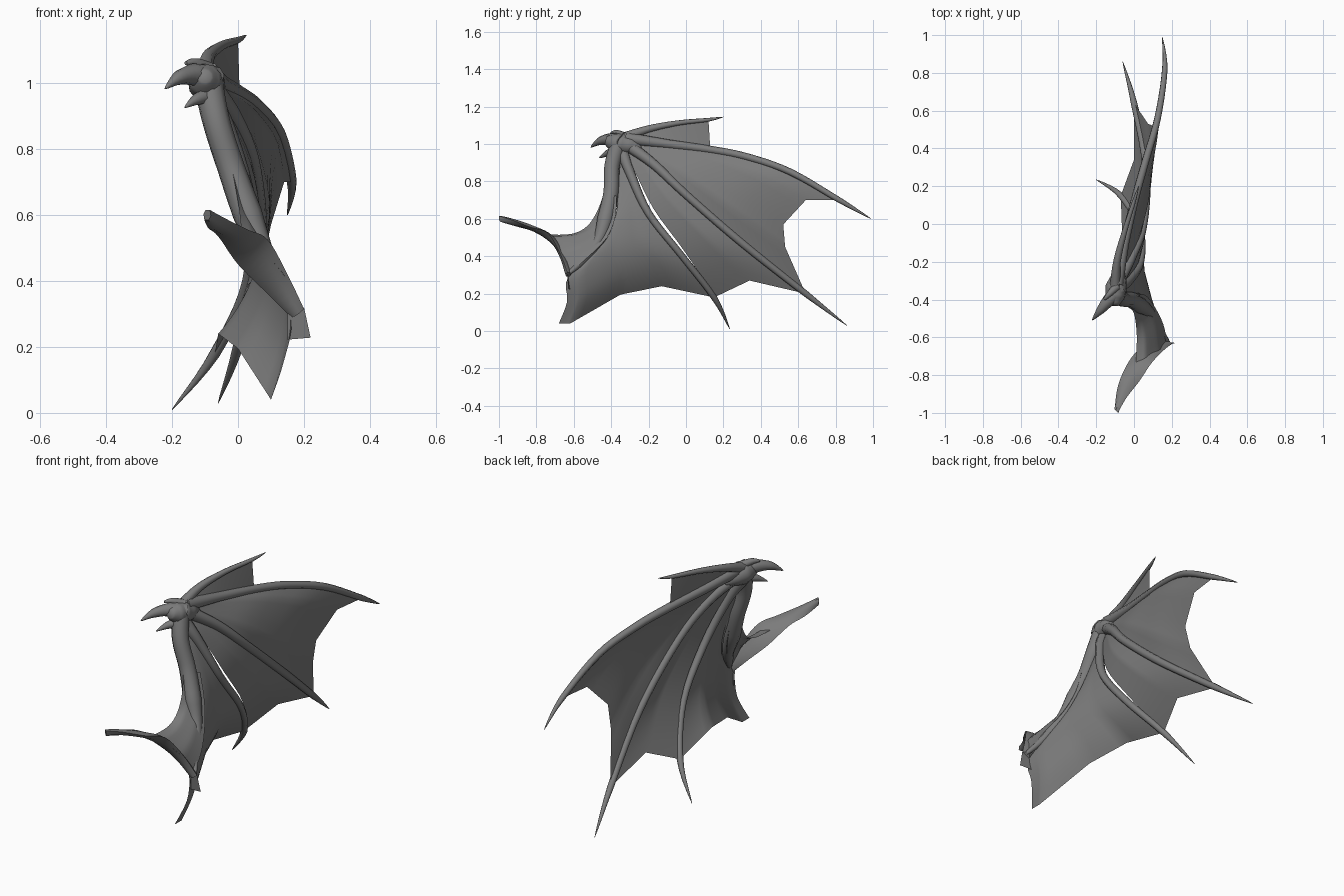
import bpy, bmesh, math
from mathutils import Vector

if "Cube" in bpy.data.objects:
    bpy.data.objects.remove(bpy.data.objects["Cube"])

hide = bpy.data.materials.new("grey_hide")
hide.diffuse_color = (0.2, 0.2, 0.2, 1)
hide.use_nodes = True
hide.node_tree.nodes["Principled BSDF"].inputs["Base Color"].default_value = hide.diffuse_color


def at(pts, s):
    """Smooth point at index position s along a path."""
    n = len(pts) - 1
    i = min(int(s), n - 1)
    f = s - i
    p = [Vector(pts[max(0, min(n, j))]) for j in range(i - 1, i + 3)]
    return 0.5 * (2 * p[1] + (p[2] - p[0]) * f
                  + (2 * p[0] - 5 * p[1] + 4 * p[2] - p[3]) * f * f
                  + (3 * p[1] - p[0] - 3 * p[2] + p[3]) * f ** 3)


def straight(pts, u):
    """Point at fraction u along a polyline."""
    s = u * (len(pts) - 1)
    i = min(int(s), len(pts) - 2)
    return Vector(pts[i]).lerp(Vector(pts[i + 1]), s - i)


def finish(name, bm):
    bmesh.ops.remove_doubles(bm, verts=bm.verts, dist=1e-5)
    bmesh.ops.recalc_face_normals(bm, faces=bm.faces)
    me = bpy.data.meshes.new(name)
    bm.to_mesh(me)
    bm.free()
    ob = bpy.data.objects.new(name, me)
    bpy.context.collection.objects.link(ob)
    me.materials.append(hide)
    bpy.context.view_layer.objects.active = ob
    ob.select_set(True)
    bpy.ops.object.shade_smooth_by_angle(angle=math.radians(50))
    ob.select_set(False)
    return ob


def skin(bm, rings, closed):
    for a, b in zip(rings, rings[1:]):
        m = len(a)
        for k in range(m if closed else m - 1):
            q = (k + 1) % m
            bm.faces.new((a[k], a[q], b[q], b[k]))


def tube(name, pts, radii, sides=8, steps=5):
    """Tapering round limb along a smooth path."""
    bm = bmesh.new()
    rings = []
    n = (len(pts) - 1) * steps
    for j in range(n + 1):
        s = j / steps
        c = at(pts, s)
        t = (at(pts, min(s + .05, len(pts) - 1)) - at(pts, max(s - .05, 0))).normalized()
        a = t.cross(Vector((1, 0.15, 0.1))).normalized()
        b = t.cross(a)
        i = min(int(s), len(radii) - 2)
        r = radii[i] + (radii[i + 1] - radii[i]) * (s - i)
        rings.append([bm.verts.new(c + r * (a * math.cos(w) + b * math.sin(w)))
                      for w in (2 * math.pi * k / sides for k in range(sides))])
    skin(bm, rings, True)
    bm.faces.new(rings[0])
    bm.faces.new(rings[-1])
    return finish(name, bm)


def web(name, a, a_end, b, b_end, hem, gap=0.0, rows=16, cols=16):
    """Membrane stretched between two paths, ending in a scalloped hem."""
    bm = bmesh.new()
    a1, b1 = at(a, a_end), at(b, b_end)
    hem = [a1] + hem + [b1]
    grid = []
    for j in range(rows + 1):
        t = j / rows
        pa, pb = at(a, t * a_end), at(b, t * b_end)
        pa = pa + Vector((0, 0.8, 0.6)) * gap * math.sin(math.pi * t)
        row = []
        for k in range(cols + 1):
            u = k / cols
            p = pa.lerp(pb, u) + t ** 2 * (straight(hem, u) - a1.lerp(b1, u))
            row.append(bm.verts.new(p))
        grid.append(row)
    skin(bm, grid, False)
    return finish(name, bm)


# paths of the bones, root to tip
thumb = [(-.1, -.34, 1.03), (-.09, -.2, 1.08), (-.05, -.04, 1.113), (0, .12, 1.13), (.025, .2, 1.145)]
upper = [(-.09, -.32, 1.03), (-.05, -.1, 1.0), (.005, .13, .97), (.06, .33, .93),
         (.125, .56, .85), (.163, .82, .7), (.15, .99, .6)]
middle = [(-.09, -.32, 1.0), (-.01, -.17, .89), (.05, 0, .73), (.065, .3, .47),
          (0, .64, .2), (-.06, .86, .03)]
lower = [(-.09, -.34, .96), (-.03, -.3, .85), (.035, -.2, .63), (.03, -.02, .4),
         (-.07, .15, .18), (-.2, .235, .01)]
arm = [(-.09, -.36, 1.0), (-.065, -.395, .88), (-.02, -.4, .74), (.03, -.43, .6),
       (.08, -.47, .48), (.13, -.55, .38), (.18, -.625, .31)]

# bones
tube("thumb_bone", thumb, [.03, .02, .014, .01, .001])
tube("upper_finger", upper, [.035, .025, .021, .02, .018, .015, .001])
tube("middle_finger", middle, [.035, .026, .022, .021, .017, .001])
tube("lower_finger", lower, [.035, .026, .02, .018, .017, .001])
tube("forearm", arm, [.045, .042, .042, .045, .03, .02, .01], sides=10)

# hand with claws
tube("hand", [(-.1, -.43, 1.02), (-.1, -.39, 1.01), (-.095, -.34, 1.0), (-.08, -.29, .99), (-.06, -.24, .97)],
     [.02, .05, .058, .045, .01], sides=10)
claws = {
    "front_claw": ([(-.07, -.34, 1.01), (-.13, -.4, 1.025), (-.18, -.46, 1.015), (-.222, -.51, .982)],
                   [.04, .035, .022, .001]),
    "lower_claw": ([(-.08, -.37, .965), (-.125, -.42, .95), (-.162, -.465, .925)], [.03, .018, .001]),
    "knuckle": ([(-.09, -.33, 1.04), (-.13, -.37, 1.06), (-.158, -.4, 1.06)], [.025, .016, .006]),
}
for name, (path, radii) in claws.items():
    tube(name, path, radii)

# webs between the fingers
web("thumb_web", thumb, 3, upper, 2, [])
web("upper_web", upper, 5, middle, 4, [(.14, .64, .7), (.1, .52, .57), (.075, .53, .45)])
web("middle_web", lower, 4, middle, 4, [(0, .34, .27)], gap=.035)

# inner web, from the back of the arm down to the trailing corner
back_edge = [(-.07, -.35, .93), (-.03, -.36, .8), (.04, -.38, .6), (.09, -.45, .46),
             (.16, -.63, .29), (.14, -.635, .16), (.1, -.68, .04)]
web("inner_web", back_edge, 6, lower, 4,
    [(.1, -.62, .04), (0, -.35, .195), (-.06, -.13, .24)], rows=24, cols=20)

# front web between forearm and shoulder, one sheet on each side of the arm
front_edge = [(-.02, -.435, .75), (.0, -.475, .64), (.01, -.53, .56), (.015, -.61, .52), (.01, -.73, .515)]
for name, dx in (("front_web_outer", .035), ("front_web_inner", -.01)):
    rear = [(.0 + dx, -.37, .72), (.03 + dx, -.38, .6), (.07 + dx, -.43, .49),
            (.12 + dx, -.53, .39), (.175, -.63, .305)]
    web(name, front_edge, 4, rear, 4, [(.06, -.735, .51), (.14, -.68, .42)])

# flattened upper arm, a lens-shaped loft between its two edges
outer = [(.2, -.635, .315), (.15, -.675, .42), (.09, -.74, .525), (.03, -.83, .555), (-.04, -.92, .59), (-.085, -1, .615)]
inner = [(.16, -.625, .29), (.08, -.64, .37), (0, -.69, .45), (-.06, -.79, .535), (-.09, -.88, .56), (-.102, -.98, .585)]
bm = bmesh.new()
rings = []
for j in range(26):
    o, i = at(outer, j / 5), at(inner, j / 5)
    t = at(outer, min(j / 5 + .1, 5)) - at(outer, max(j / 5 - .1, 0))
    nrm = t.cross(o - i).normalized() * .014
    rings.append([bm.verts.new(p) for p in (
        o, o.lerp(i, .3) + nrm, o.lerp(i, .7) + nrm, i, o.lerp(i, .7) - nrm, o.lerp(i, .3) - nrm)])
skin(bm, rings, True)
bm.faces.new(rings[0])
bm.faces.new(rings[-1])
finish("upper_arm", bm)

# elbow point
bm = bmesh.new()
bm.faces.new([bm.verts.new(p) for p in ((.15, -.63, .3), (.2, -.635, .32), (.22, -.63, .228), (.15, -.62, .222))])
finish("elbow_point", bm)
